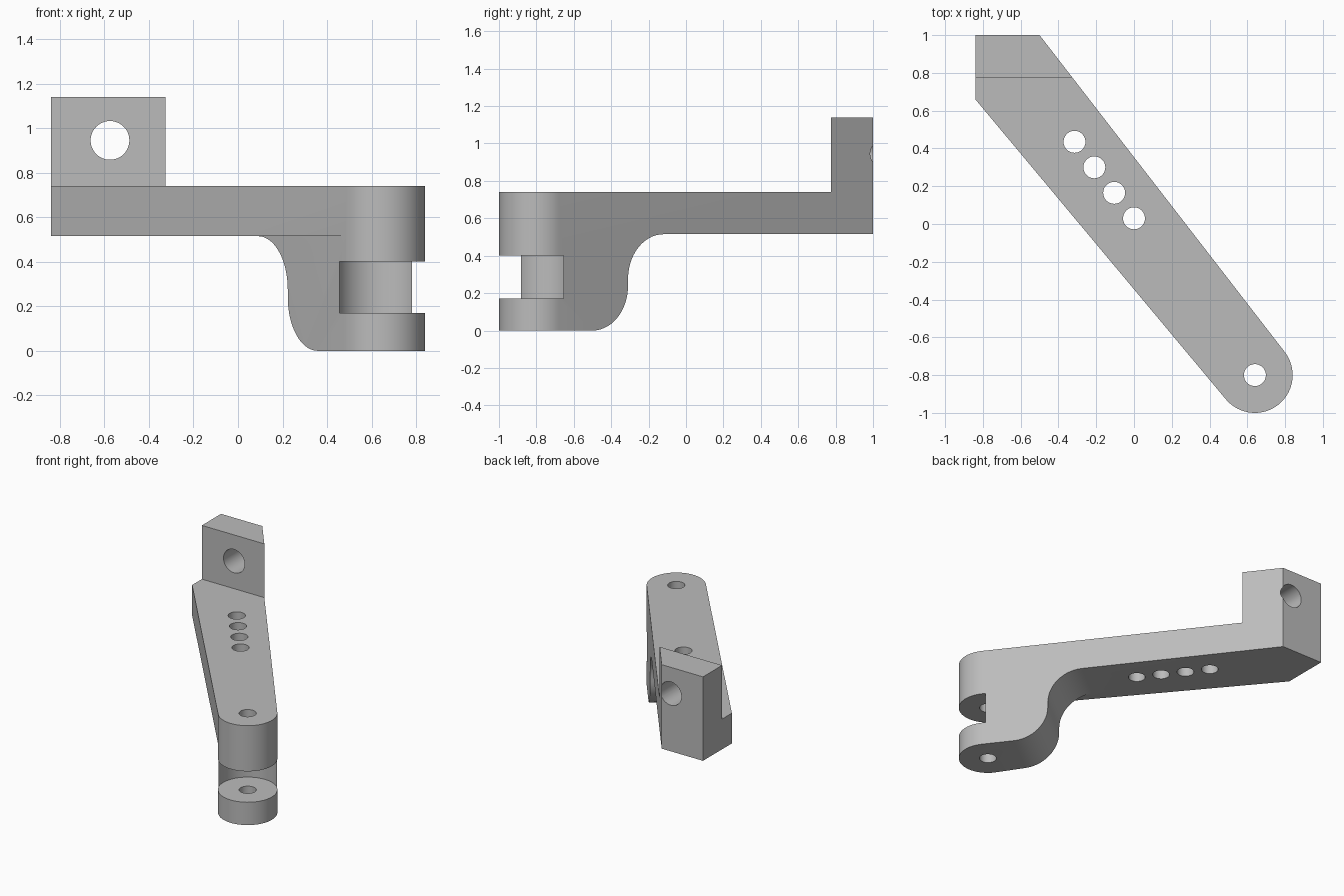
import bpy, bmesh
from math import sin, cos, radians
from mathutils import Matrix, Vector

cube = bpy.data.objects.get("Cube")
if cube:
    bpy.data.objects.remove(cube, do_unlink=True)

grey = bpy.data.materials.new("plain grey")
grey.use_nodes = True
tone = (0.5, 0.5, 0.5, 1)
grey.diffuse_color = tone
grey.node_tree.nodes["Principled BSDF"].inputs["Base Color"].default_value = tone


def arc(cx, cy, r, start, end, steps):
    angles = [radians(start + (end - start) * i / steps) for i in range(steps + 1)]
    return [(cx + r * cos(a), cy + r * sin(a)) for a in angles]


def prism(name, outline, low, high, matrix=Matrix()):
    """Extrude a flat outline from low to high, then place it."""
    bm = bmesh.new()
    base = bm.faces.new([bm.verts.new((x, y, low)) for x, y in outline])
    top = bmesh.ops.extrude_face_region(bm, geom=[base])["geom"]
    verts = [v for v in top if isinstance(v, bmesh.types.BMVert)]
    bmesh.ops.translate(bm, verts=verts, vec=(0, 0, high - low))
    bmesh.ops.transform(bm, matrix=matrix, verts=bm.verts)
    bmesh.ops.recalc_face_normals(bm, faces=bm.faces)
    mesh = bpy.data.meshes.new(name)
    bm.to_mesh(mesh)
    bm.free()
    mesh.materials.append(grey)
    obj = bpy.data.objects.new(name, mesh)
    bpy.context.collection.objects.link(obj)
    return obj


def circle(x, y, r, steps=48):
    return arc(x, y, r, 0, 360, steps)[:-1]


def cut(body, cutter):
    cutter.hide_render = True
    mod = body.modifiers.new("cut", "BOOLEAN")
    mod.operation = "DIFFERENCE"
    mod.solver = "EXACT"
    mod.object = cutter
    bpy.context.view_layer.update()
    graph = bpy.context.evaluated_depsgraph_get()
    mesh = bpy.data.meshes.new_from_object(body.evaluated_get(graph))
    body.modifiers.clear()
    body.data = mesh
    bpy.data.objects.remove(cutter, do_unlink=True)


# Full-height plan of the slanted arm with its rounded pivot end
PX, PY = 0.64, -0.80
plan = [(-0.84, 1), (-0.84, 0.66)]
plan += arc(PX, PY, 0.2, -140.1, 37.7, 32) + [(-0.5, 1)]
arm = prism("lever_arm", plan, 0, 1.14)

# Clear the space above the arm in front of the upright tab
cut(arm, prism("top_cutter", [(-2, -2), (2, -2), (2, 0.775), (-2, 0.775)], 0.74, 2))

# Slim the lower block along one side
wedge = [(0.492, -0.937), (-0.1, -0.049), (-0.4, -0.3), (0.3, -1.1)]
cut(arm, prism("side_cutter", wedge, -0.1, 0.515))

# S-shaped underside between the lower block and the arm
along = Vector((-0.612, 0.791, 0)).normalized()
across = along.cross(Vector((0, 0, 1)))
frame = Matrix.Translation((PX, PY, 0)) @ Matrix(
    (along, (0, 0, 1), across)).transposed().to_4x4()
curve = [(0.225, -0.1)] + arc(0.225, 0.24, 0.24, -90, 0, 14)
curve += arc(0.705, 0.275, 0.24, 180, 90, 14) + [(4, 0.515), (4, -0.1)]
cut(arm, prism("underside_cutter", curve, -1.5, 1.5, frame))

# Round slot between the two pivot lugs
cut(arm, prism("slot_cutter", circle(PX, PY, 0.202, 64), 0.17, 0.40))

# Pivot hole and the row of adjusting holes
holes = [(PX, PY)] + [(-0.105 * i, 0.03 + 0.135 * i) for i in range(4)]
for x, y in holes:
    cut(arm, prism("hole_cutter", circle(x, y, 0.058), -0.1, 1.2))

# Hole through the upright tab
sideways = Matrix.Rotation(radians(90), 4, "X")
cut(arm, prism("tab_hole_cutter", circle(-0.575, 0.945, 0.087), -1.2, -0.6, sideways))

# Smooth curved walls, keep corners crisp
bpy.ops.object.select_all(action="DESELECT")
arm.select_set(True)
bpy.context.view_layer.objects.active = arm
bpy.ops.object.shade_smooth_by_angle(angle=radians(25))
